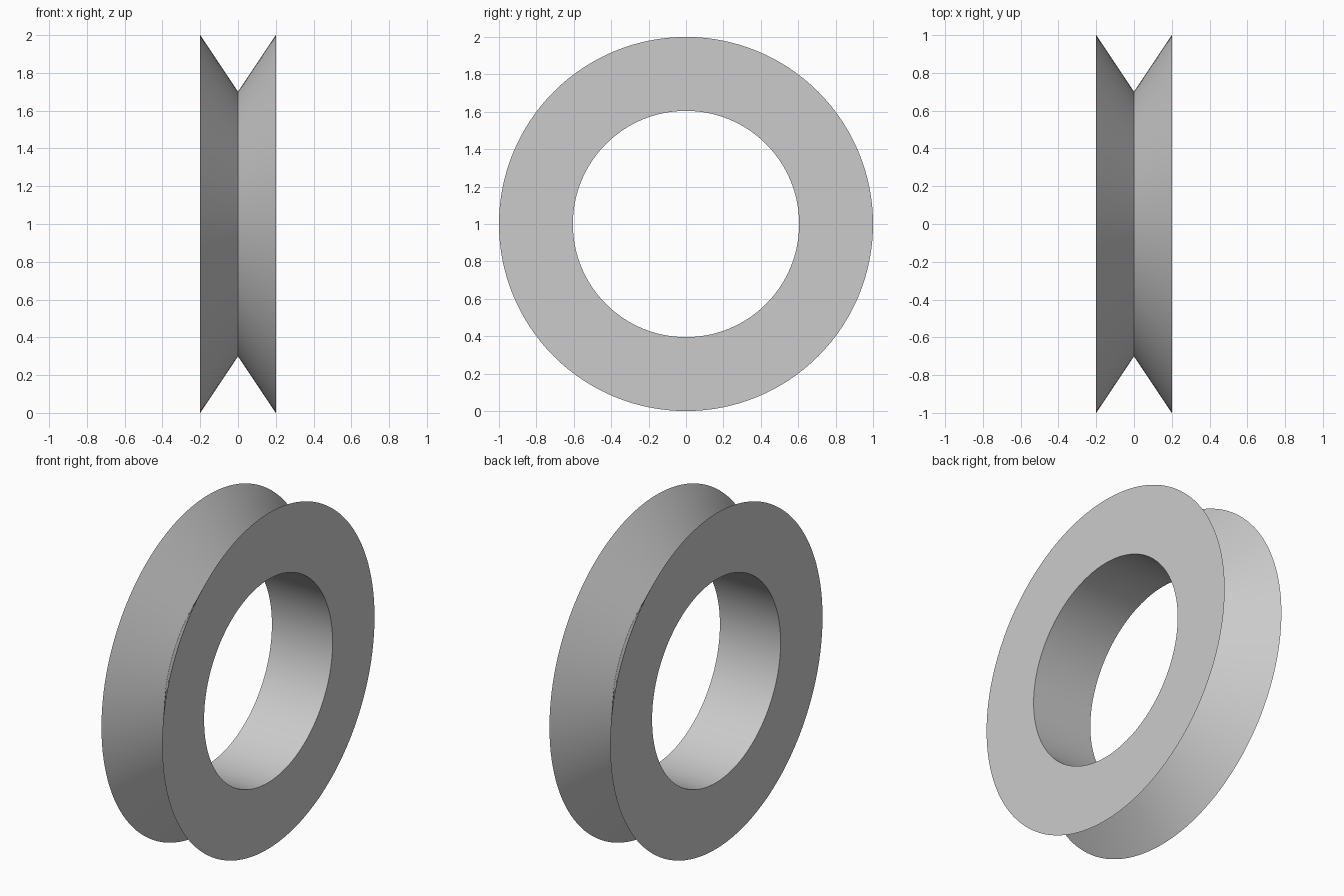
import bpy, bmesh, math

if "Cube" in bpy.data.objects:
    bpy.data.objects.remove(bpy.data.objects["Cube"])

SEGMENTS = 128
# Closed cross-section as (x, radius): sharp rims, V groove, straight bore
PROFILE = [(-0.2, 0.605), (-0.2, 1.0), (0.0, 0.7), (0.2, 1.0), (0.2, 0.605)]

grey = bpy.data.materials.new("plain grey")
grey.diffuse_color = (0.6, 0.6, 0.6, 1)
grey.use_nodes = True
grey.node_tree.nodes["Principled BSDF"].inputs["Base Color"].default_value = grey.diffuse_color

# Spin the profile around the x axis
bm = bmesh.new()
rings = []
for i in range(SEGMENTS):
    a = 2 * math.pi * i / SEGMENTS
    rings.append([bm.verts.new((x, r * math.cos(a), 1 + r * math.sin(a))) for x, r in PROFILE])
n = len(PROFILE)
for i in range(SEGMENTS):
    p, q = rings[i], rings[(i + 1) % SEGMENTS]
    for j in range(n):
        k = (j + 1) % n
        bm.faces.new((p[j], p[k], q[k], q[j]))
bmesh.ops.recalc_face_normals(bm, faces=bm.faces)

# Grooved pulley ring
mesh = bpy.data.meshes.new("pulley_ring")
bm.to_mesh(mesh)
bm.free()
mesh.materials.append(grey)
ring = bpy.data.objects.new("pulley_ring", mesh)
bpy.context.collection.objects.link(ring)
bpy.context.view_layer.objects.active = ring
ring.select_set(True)
bpy.ops.object.shade_smooth_by_angle(angle=math.radians(30))
